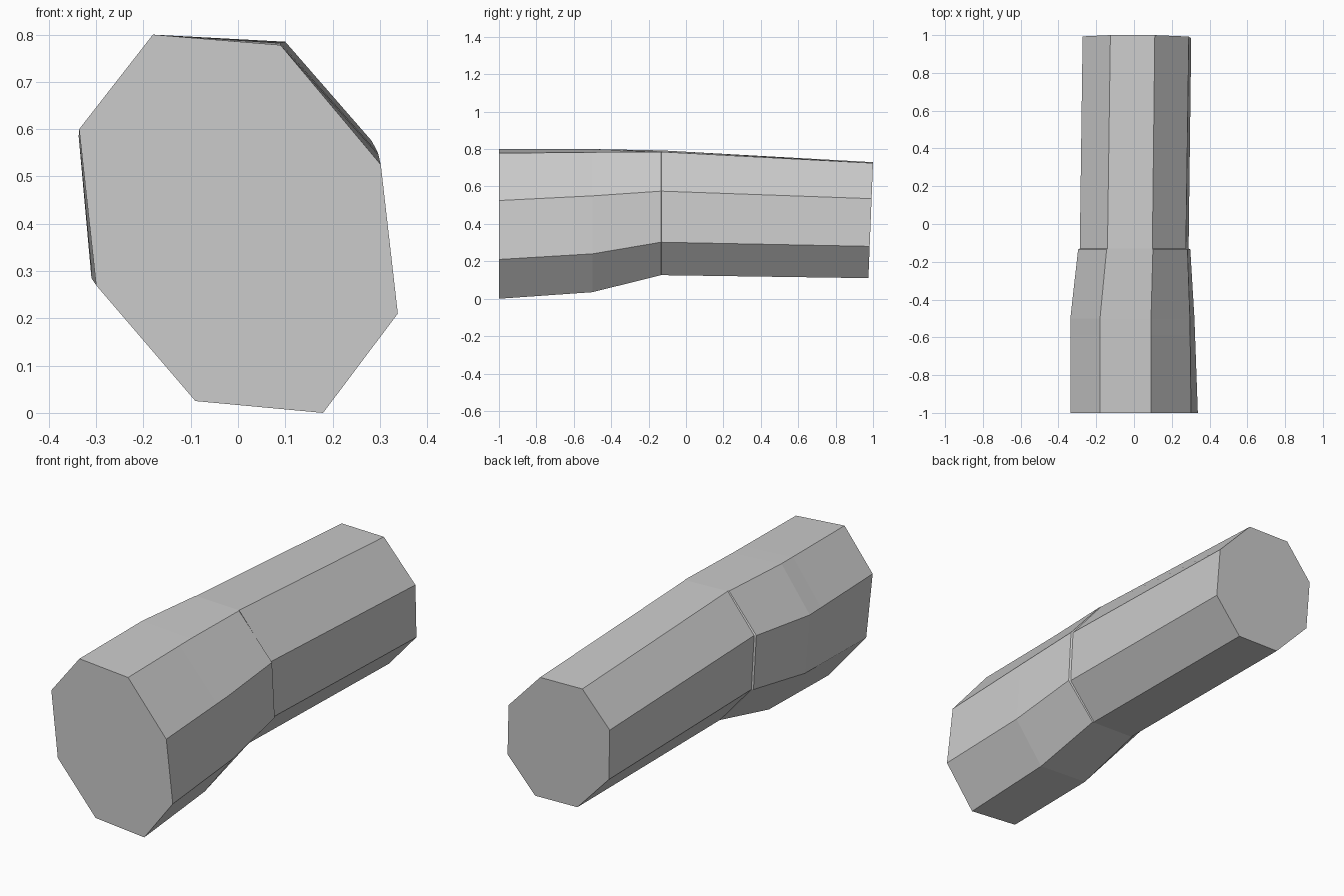
import bpy, bmesh

if "Cube" in bpy.data.objects:
    bpy.data.objects.remove(bpy.data.objects["Cube"])

# Octagonal rings, clockwise from top left, as (x, z)
front = [(-.18, .80), (.09, .778), (.302, .525), (.338, .21),
         (.18, 0), (-.09, .025), (-.30, .27), (-.336, .60)]
bend = [(-.18, .80), (.09, .783), (.296, .55), (.32, .24),
        (.165, .035), (-.11, .05), (-.31, .285), (-.337, .585)]
elbow = [(-.145, .793), (.10, .785), (.283, .575), (.298, .302),
         (.147, .126), (-.10, .135), (-.28, .335), (-.296, .61)]
end = [(-.125, .73), (.11, .725), (.29, .535), (.303, .28),
       (.155, .11), (-.08, .115), (-.26, .305), (-.272, .56)]


def ring(profile, y, x_scale=1.0, lean=0.0):
    return [(x * x_scale, y + lean * (z - .73), z) for x, z in profile]


def mix(a, b, t):
    return [(p[0] + (q[0] - p[0]) * t, p[1] + (q[1] - p[1]) * t) for p, q in zip(a, b)]


def loft(name, rings):
    bm = bmesh.new()
    loops = [[bm.verts.new(p) for p in r] for r in rings]
    for a, b in zip(loops, loops[1:]):
        for i in range(len(a)):
            j = (i + 1) % len(a)
            bm.faces.new((a[i], a[j], b[j], b[i]))
    bm.faces.new(loops[0])
    bm.faces.new(loops[-1])
    bmesh.ops.recalc_face_normals(bm, faces=bm.faces)
    mesh = bpy.data.meshes.new(name)
    bm.to_mesh(mesh)
    bm.free()
    obj = bpy.data.objects.new(name, mesh)
    bpy.context.collection.objects.link(obj)


# One bent tube: thick front, tapering elbow with a thin step, straight rear
loft("bent_octagonal_tube", [
    ring(front, -1),
    ring(mix(front, bend, .82), -.59),
    ring(bend, -.5),
    ring(elbow, -.135),
    ring(elbow, -.13, .97),
    ring(end, 1, 1, .04),
])
